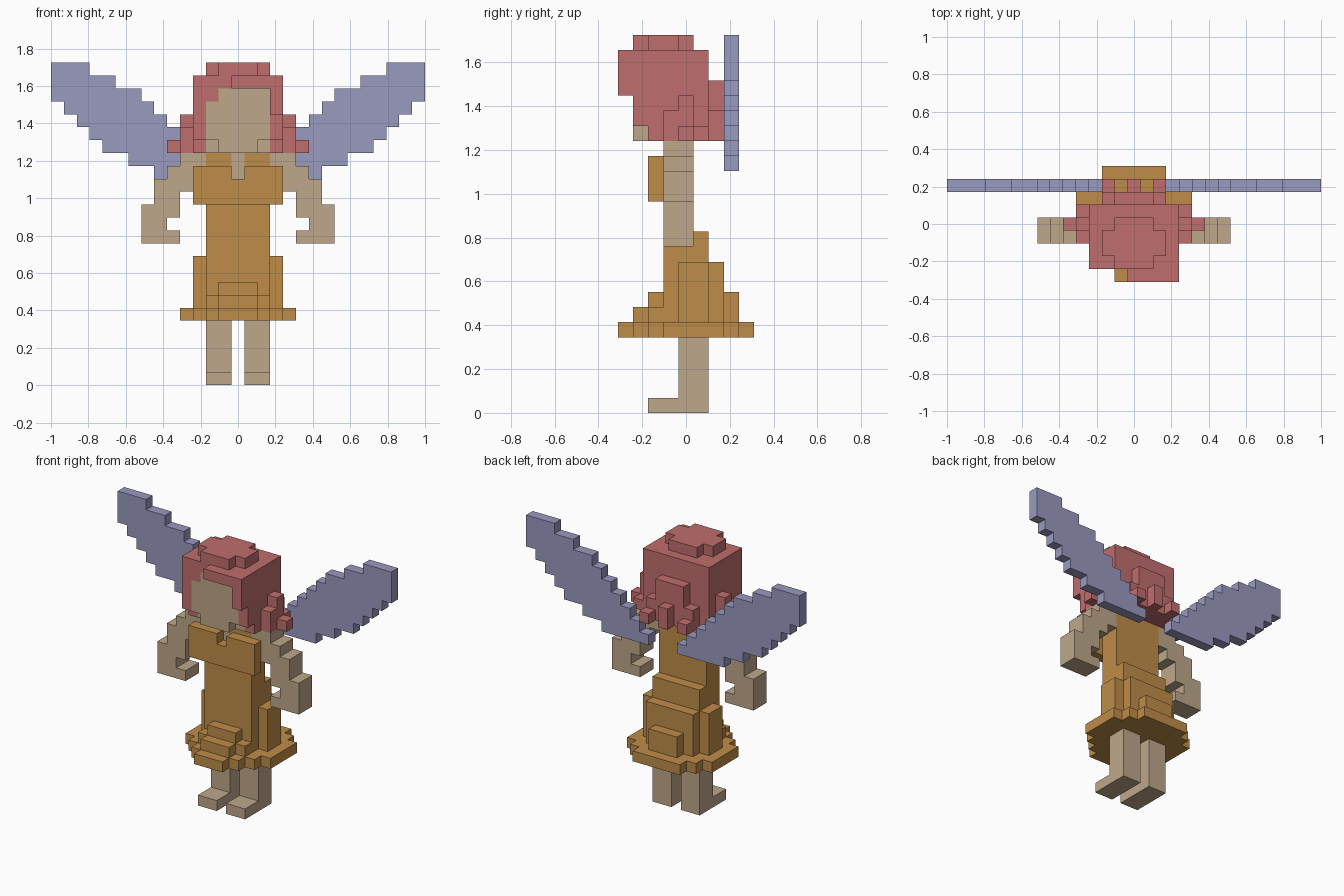
import bpy
import bmesh

if "Cube" in bpy.data.objects:
    bpy.data.objects.remove(bpy.data.objects["Cube"], do_unlink=True)

V = 2 / 29  # edge of one block


def material(name, color):
    m = bpy.data.materials.new(name)
    m.use_nodes = True
    m.diffuse_color = (*color, 1)
    m.node_tree.nodes["Principled BSDF"].inputs["Base Color"].default_value = (*color, 1)
    return m


gold = material("gold_cloth", (0.52, 0.265, 0.066))
skin = material("skin", (0.515, 0.39, 0.258))
red = material("red_hair", (0.53, 0.155, 0.155))
lilac = material("lilac_wing", (0.32, 0.32, 0.53))


def blocks(name, mat, boxes, side=1):
    """Join boxes (x0, x1, y0, y1, z0, z1) in block units; side=-1 mirrors in x."""
    bm = bmesh.new()
    for x0, x1, y0, y1, z0, z1 in boxes:
        for v in bmesh.ops.create_cube(bm, size=1)["verts"]:
            x = x1 if v.co.x > 0 else x0
            y = y1 if v.co.y > 0 else y0
            z = z1 if v.co.z > 0 else z0
            v.co = (side * x * V, y * V, z * V)
    if side < 0:
        bmesh.ops.reverse_faces(bm, faces=bm.faces[:])
    mesh = bpy.data.meshes.new(name)
    bm.to_mesh(mesh)
    bm.free()
    mesh.materials.append(mat)
    ob = bpy.data.objects.new(name, mesh)
    bpy.context.collection.objects.link(ob)


def wide(w, *rest):
    """Box centred on x."""
    return (-w, w, *rest)


# Limbs and wings, one set per side
wing_x = [1.5 + i for i in range(13)]
wing_top = [17, 18, 19, 20, 21, 22, 23, 23, 24, 24, 25, 25, 25]
wing_low = [16, 16, 16, 16, 16, 17, 17, 18, 18, 19, 20, 21, 22]
for label, s in (("left", 1), ("right", -1)):
    blocks(label + "_leg", skin, [(0.5, 2.5, -0.5, 1.5, 0, 5),
                                  (0.5, 2.5, -2.5, -0.5, 0, 1)], s)
    arm = [(2.5, 4.5, 17, 18), (2.5, 5.5, 16, 17), (3.5, 6.5, 15, 16),
           (4.5, 6.5, 14, 15), (5.5, 7.5, 11, 14), (4.5, 5.5, 11, 12),
           (4.5, 5.5, 13, 14)]
    blocks(label + "_arm", skin,
           [(a, b, -1.5, 0.5, c, d) for a, b, c, d in arm], s)
    blocks(label + "_wing", lilac,
           [(x, x + 1, 2.5, 3.5, lo, hi)
            for x, lo, hi in zip(wing_x, wing_low, wing_top)], s)
    # Hair locks stepping outward at the side
    blocks(label + "_side_hair", red, [
        (2.5, 3.5, -2.5, 1.5, 18, 24), (2.5, 3.5, -3.5, -2.5, 19, 24),
        (3.5, 4.5, -1.5, -0.5, 18, 20), (3.5, 4.5, -0.5, 0.5, 18, 21),
        (3.5, 4.5, 0.5, 1.5, 18, 19), (4.5, 5.5, -0.5, 0.5, 18, 19)], s)

# Skirt hem, a stepped round plate
blocks("skirt_hem", gold, [
    wide(1.5, -4.5, -3.5, 5, 6), wide(2.5, -3.5, -2.5, 5, 6),
    wide(3.5, -2.5, -1.5, 5, 6), wide(4.5, -1.5, 2.5, 5, 6),
    wide(3.5, 2.5, 3.5, 5, 6), wide(2.5, 3.5, 4.5, 5, 6)])

# Skirt tiers
blocks("skirt_tiers", gold, [
    wide(2.5, -2.5, -1.5, 6, 7), wide(1.5, -3.5, -2.5, 6, 7),
    wide(1.5, -2.5, -1.5, 7, 8), wide(3.5, -0.5, 1.5, 6, 10),
    wide(2.5, 0.5, 2.5, 6, 10), wide(1.5, 2.5, 3.5, 6, 8),
    wide(2.5, 0.5, 1.5, 10, 12)])

# Bodice with an open neckline
blocks("bodice", gold, [
    wide(2.5, -1.5, 0.5, 6, 16), wide(2.5, -0.5, 0.5, 16, 18),
    (-2.5, -0.5, -1.5, -0.5, 16, 18), (0.5, 2.5, -1.5, -0.5, 16, 18),
    wide(3.5, -2.5, -1.5, 14, 16),
    (-3.5, -0.5, -2.5, -1.5, 16, 17), (0.5, 3.5, -2.5, -1.5, 16, 17)])
blocks("neckline", skin, [wide(0.5, -1.5, -0.5, 16, 18)])

# Head
blocks("head", skin, [
    wide(2.5, -2.5, 0.5, 18, 19), wide(1.5, -3.5, -2.5, 18, 19),
    wide(2.5, -3.5, 0.5, 19, 22), (-1.5, 2.5, -3.5, 0.5, 22, 23)])

# Hair crown, fringe and back
blocks("hair_crown", red, [
    wide(2.5, -3.5, 1.5, 23, 24), (-2.5, -1.5, -3.5, 0.5, 22, 23),
    wide(2.5, -2.5, -0.5, 24, 25), wide(1.5, -3.5, 0.5, 24, 25)])
blocks("hair_fringe", red, [
    (-0.5, 2.5, -4.5, -3.5, 23, 24), (2.5, 3.5, -4.5, -3.5, 21, 24)])
blocks("hair_back", red, [
    wide(2.5, 0.5, 1.5, 18, 23), wide(1.5, 1.5, 2.5, 18, 22),
    wide(2.5, 1.5, 2.5, 18, 20), wide(0.5, 2.5, 3.5, 18, 20),
    (-2.5, -1.5, 2.5, 3.5, 18, 19), (1.5, 2.5, 2.5, 3.5, 18, 19)])
